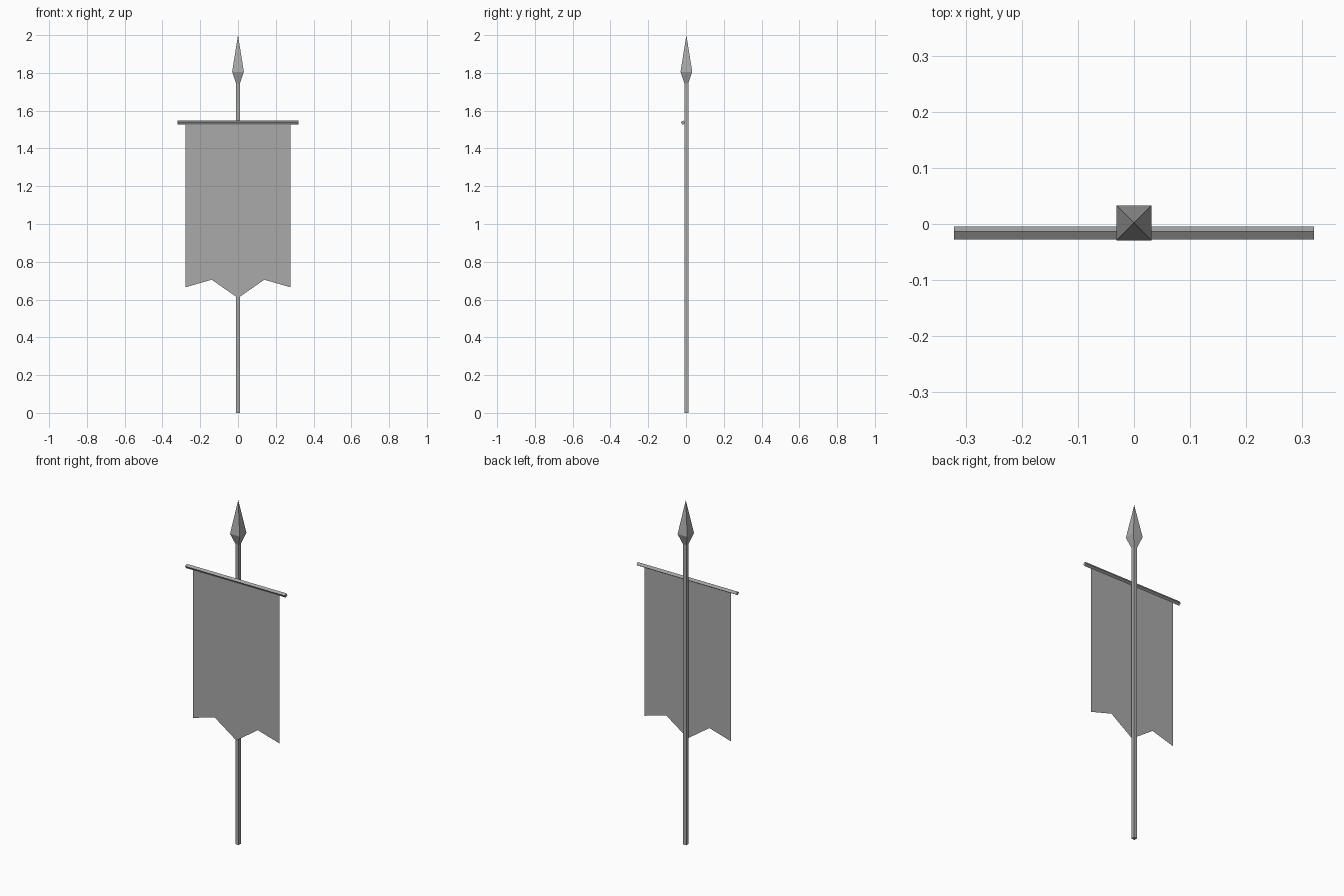
import bpy, bmesh, math
from mathutils import Matrix

cube = bpy.data.objects.get("Cube")
if cube:
    bpy.data.objects.remove(cube, do_unlink=True)

grey = bpy.data.materials.new("plain grey")
grey.use_nodes = True
colour = (0.4, 0.4, 0.4, 1)
grey.diffuse_color = colour
grey.node_tree.nodes["Principled BSDF"].inputs["Base Color"].default_value = colour

POLE_Y = 0.002


def finish(name, bm):
    """Turn a bmesh into a flat-shaded grey object."""
    mesh = bpy.data.meshes.new(name)
    bm.to_mesh(mesh)
    bm.free()
    mesh.materials.append(grey)
    obj = bpy.data.objects.new(name, mesh)
    bpy.context.collection.objects.link(obj)
    return obj


def square_frustum(bm, half_low, half_high, z_low, z_high, caps):
    """Four-sided tapering prism with sides facing the axes."""
    place = Matrix.Translation((0, POLE_Y, (z_low + z_high) / 2)) @ Matrix.Rotation(math.pi / 4, 4, 'Z')
    bmesh.ops.create_cone(bm, cap_ends=caps, segments=4,
                          radius1=half_low * math.sqrt(2), radius2=half_high * math.sqrt(2),
                          depth=z_high - z_low, matrix=place)


# Upright pole
bm = bmesh.new()
square_frustum(bm, 0.0105, 0.0105, 0, 1.75, True)
finish("pole", bm)

# Spear point: short flare, then a long taper to the tip
bm = bmesh.new()
square_frustum(bm, 0.0105, 0.031, 1.745, 1.806, False)
square_frustum(bm, 0.031, 0, 1.806, 2.0, False)
bmesh.ops.remove_doubles(bm, verts=bm.verts, dist=0.0001)
finish("spear_point", bm)

# Crossbar: a square rod turned slightly off its corner
bm = bmesh.new()
place = (Matrix.Translation((0, -0.016, 1.537)) @ Matrix.Rotation(math.radians(-12), 4, 'X')
         @ Matrix.Rotation(math.pi / 2, 4, 'Y'))
bmesh.ops.create_cone(bm, cap_ends=True, segments=4, radius1=0.0118, radius2=0.0118,
                      depth=0.642, matrix=place)
finish("crossbar", bm)

# Hanging cloth: half outline with a swallow-cut hem, mirrored across the middle
bm = bmesh.new()
half = [(0, 1.537), (0, 0.608), (0.139, 0.705), (0.278, 0.665), (0.278, 1.537)]
outline = half[1:] + [(-x, z) for x, z in reversed(half[2:])]
bm.faces.new([bm.verts.new((x, -0.016, z)) for x, z in outline])
finish("cloth", bm)
